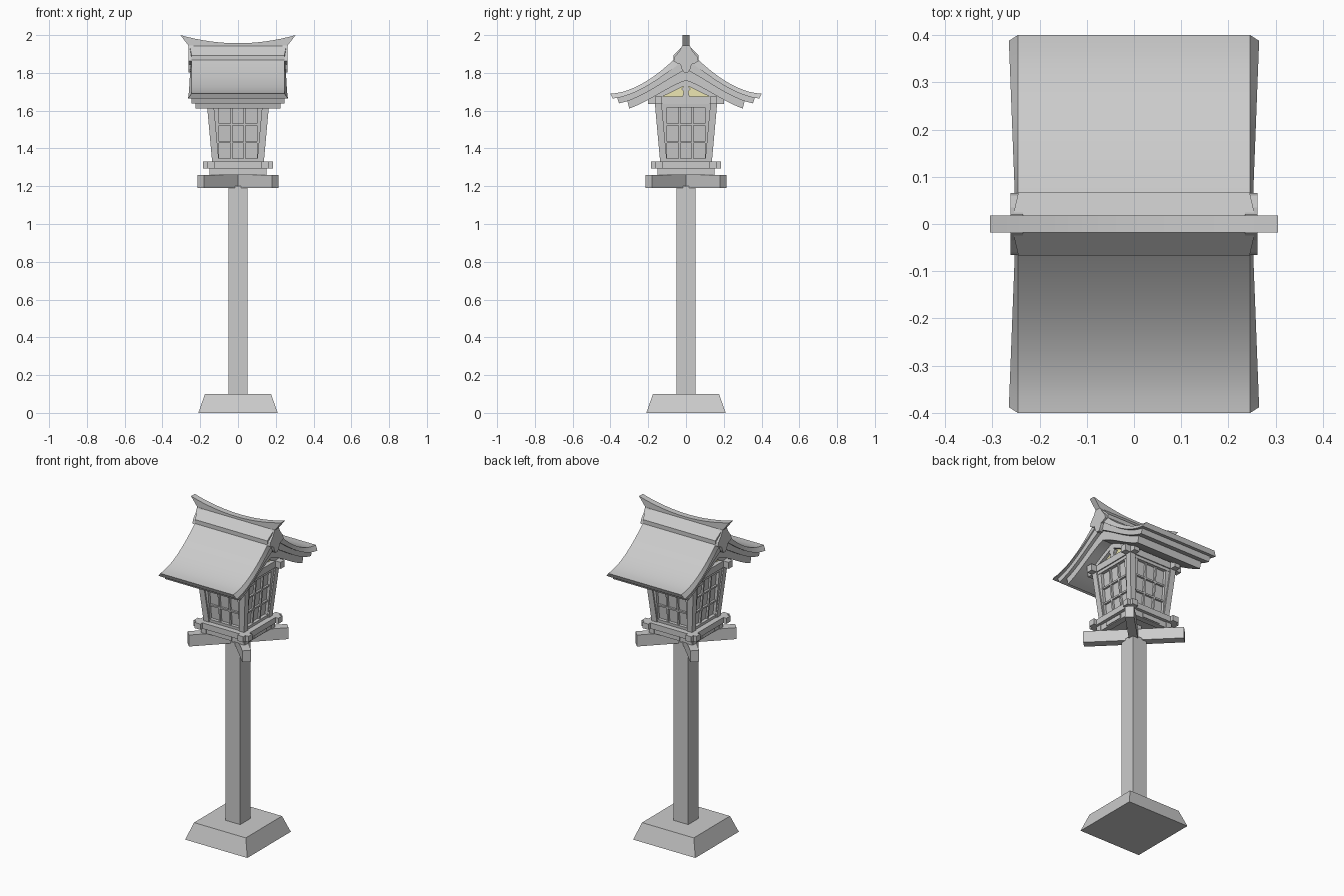
import bpy, bmesh, math
from mathutils import Matrix

if "Cube" in bpy.data.objects:
    bpy.data.objects.remove(bpy.data.objects["Cube"])

TURNS = [Matrix.Rotation(i * math.pi / 2, 4, 'Z') for i in range(4)]


def finish(name, bm, smooth=False, color=None):
    bmesh.ops.recalc_face_normals(bm, faces=bm.faces)
    me = bpy.data.meshes.new(name)
    bm.to_mesh(me)
    bm.free()
    ob = bpy.data.objects.new(name, me)
    bpy.context.collection.objects.link(ob)
    if color:
        mat = bpy.data.materials.new(name)
        mat.diffuse_color = color
        mat.use_nodes = True
        mat.node_tree.nodes["Principled BSDF"].inputs["Base Color"].default_value = mat.diffuse_color
        me.materials.append(mat)
    if smooth:
        bpy.ops.object.select_all(action='DESELECT')
        bpy.context.view_layer.objects.active = ob
        ob.select_set(True)
        bpy.ops.object.shade_smooth_by_angle(angle=math.radians(25))
    return ob


def loft(bm, rings, m=Matrix()):
    """Skin a list of equal-sized point rings, capping both ends."""
    vs = [[bm.verts.new(m @ Matrix.Translation(p).translation) for p in r] for r in rings]
    n = len(rings[0])
    for a, b in zip(vs, vs[1:]):
        for i in range(n):
            j = (i + 1) % n
            bm.faces.new((a[i], a[j], b[j], b[i]))
    bm.faces.new(vs[0])
    bm.faces.new(vs[-1])


def rect(x0, x1, y0, y1, z):
    return [(x0, y0, z), (x1, y0, z), (x1, y1, z), (x0, y1, z)]


def box(bm, x0, x1, y0, y1, z0, z1, m=Matrix()):
    loft(bm, [rect(x0, x1, y0, y1, z0), rect(x0, x1, y0, y1, z1)], m)


def prism(bm, outline, x0, x1):
    loft(bm, [[(x, y, z) for y, z in outline] for x in (x0, x1)])


# stone foot and pillar
bm = bmesh.new()
loft(bm, [rect(-.21, .21, -.21, .21, 0), rect(-.175, .175, -.175, .175, .1)])
finish("foot", bm)
bm = bmesh.new()
box(bm, -.05, .05, -.05, .05, .1, 1.2)
box(bm, -.03, .03, -.03, .03, 1.2, 1.29)
finish("pillar", bm)

# diagonal cross arms
bm = bmesh.new()
for a in (45, 135):
    box(bm, -.28, .28, -.025, .025, 1.19, 1.26, Matrix.Rotation(math.radians(a), 4, 'Z'))
finish("cross_arms", bm)

# two tiers of crossed sill beams with a floor
bm = bmesh.new()
for m in TURNS:
    box(bm, -.15, .15, -.145, -.11, 1.26, 1.295, m)
    box(bm, -.185, .185, -.165, -.125, 1.295, 1.33, m)
    box(bm, -.06, .06, -.15, -.12, 1.265, 1.29, m)
box(bm, -.13, .13, -.13, .13, 1.29, 1.325)
finish("sill_beams", bm)


# lantern box, leaning outward towards the top
def lean(z):
    return .137 + .028 * (z - 1.33) / .31


bm = bmesh.new()
for m in TURNS:
    loft(bm, [rect(-lean(z), -lean(z) + .036, -lean(z), -lean(z) + .036, z)
              for z in (1.33, 1.645)], m)
finish("corner_posts", bm)


def bar(bm, x0, x1, z0, z1, inset, m):
    ring = []
    for z in (z0, z1):
        y = -lean(z) + inset
        s = lean(z) / lean(1.48) if abs(x0) > .1 or abs(x1) > .1 else 1
        ring.append(rect(x0 * s if abs(x0) > .11 else x0, x1 * s if abs(x1) > .11 else x1,
                         y, y + .02, z))
    loft(bm, ring, m)


bm = bmesh.new()
for m in TURNS:
    for s in (-1, 1):
        bar(bm, min(s * .1, s * .125), max(s * .1, s * .125), 1.33, 1.64, .008, m)
        bar(bm, s * .035 - .005, s * .035 + .005, 1.33, 1.64, .014, m)
    for z0, z1, d in ((1.33, 1.347, .006), (1.428, 1.438, .014),
                      (1.522, 1.532, .014), (1.618, 1.64, .006)):
        bar(bm, -.115, .115, z0, z1, d, m)
finish("lattice", bm)
bm = bmesh.new()
loft(bm, [rect(-lean(z) + .026, lean(z) - .026, -lean(z) + .026, lean(z) - .026, z)
          for z in (1.33, 1.64)])
finish("panes", bm)

# crossed head beams
bm = bmesh.new()
for m in TURNS:
    box(bm, -.2, .2, -.165, -.127, 1.635, 1.675, m)
finish("head_beams", bm)

# gable ends: yellow wall, rafters and king post
bm = bmesh.new()
prism(bm, [(-.165, 1.67), (.165, 1.67), (0, 1.775)], -.14, .14)
finish("gable_wall", bm, color=(.85, .8, .45, 1))
bm = bmesh.new()
for s in (-1, 1):
    x0, x1 = s * .135, s * .16
    prism(bm, [(-.02, 1.67), (.02, 1.67), (.012, 1.7), (.025, 1.715), (0, 1.74),
               (-.025, 1.715), (-.012, 1.7)], x0, x1)
    for t in (-1, 1):
        prism(bm, [(0, 1.735), (t * .13, 1.672), (t * .18, 1.672), (0, 1.775)], x0, x1)
finish("gable_frame", bm)


# curved roof in three stepped layers
def top(y):
    return 1.69 + .245 * max(0, 1 - abs(y) / .4) ** 1.76


def under(y, depth, extra):
    return top(y) - depth - extra * (1 - abs(y) / .4) ** 4


def roof_layer(name, end, d0, e0, d1, e1, hw0, hw1, flare=0, n=12):
    bm = bmesh.new()
    rings = []
    for i in range(-n, n + 1):
        y = end * i / n
        yb = y * (1 - .012 / end)
        b = hw1 + flare * abs(y) / .4
        zt, zb = under(y, d0, e0), under(yb, d1, e1)
        rings.append([(-hw0, y, zt), (hw0, y, zt), (b, yb, zb), (-b, yb, zb)])
    loft(bm, rings)
    return finish(name, bm, True)


roof_layer("roof_sheet", .4, 0, 0, .026, .035, .246, .25, .015)
roof_layer("roof_middle_layer", .366, .02, .03, .057, .06, .245, .245)
roof_layer("roof_lower_layer", .312, .05, .05, .1, .075, .225, .225)

# ridge cap boards
bm = bmesh.new()
loft(bm, [[(-b, y, zt), (b, y, zt), (b, y, zb), (-b, y, zb)] for y, zt, zb, b in
          ((-.067, 1.892, 1.865, .245), (-.018, 1.943, 1.9, .256),
           (.018, 1.943, 1.9, .256), (.067, 1.892, 1.865, .245))])
finish("ridge_cap", bm)

# upswept ridge bar
bm = bmesh.new()
rings = []
for i in range(-8, 9):
    u = i / 8
    zt, zb = 1.957 + .043 * u * u, 1.936 + .008 * u * u
    rings.append([(u * .305, -.018, zt), (u * .305, .018, zt),
                  (u * .262, .018, zb), (u * .262, -.018, zb)])
loft(bm, rings)
finish("ridge_bar", bm, True)

# hanging gable ornaments
half = [(.02, 1.945), (.035, 1.915), (.06, 1.885), (.066, 1.862), (.045, 1.85),
        (.03, 1.845), (.022, 1.82), (.01, 1.802)]
outline = half + [(-y, z) for y, z in reversed(half)]
bm = bmesh.new()
for s in (-1, 1):
    prism(bm, outline, s * .235, s * .262)
finish("gable_ornaments", bm)
